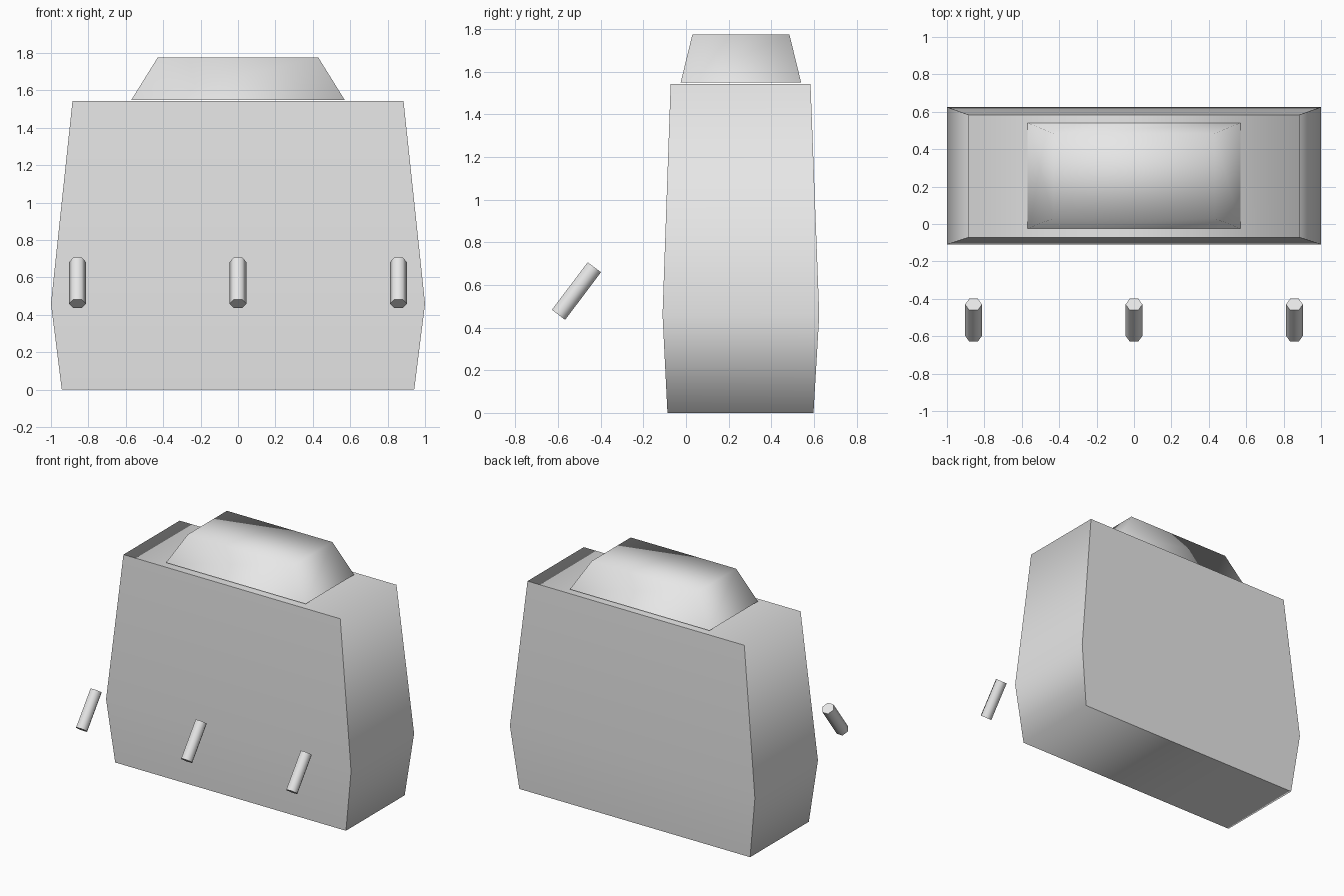
import bpy, bmesh, math
from mathutils import Matrix, Vector

cube = bpy.data.objects.get("Cube")
if cube:
    bpy.data.objects.remove(cube, do_unlink=True)

grey = bpy.data.materials.new("light_grey")
grey.use_nodes = True
colour = (0.8, 0.8, 0.8, 1)
grey.diffuse_color = colour
grey.node_tree.nodes["Principled BSDF"].inputs["Base Color"].default_value = colour


def finish(name, bm):
    """Turn a bmesh into a smooth-shaded object with sharp outer edges."""
    bmesh.ops.recalc_face_normals(bm, faces=bm.faces)
    mesh = bpy.data.meshes.new(name)
    bm.to_mesh(mesh)
    bm.free()
    mesh.materials.append(grey)
    obj = bpy.data.objects.new(name, mesh)
    bpy.context.collection.objects.link(obj)
    bpy.ops.object.select_all(action='DESELECT')
    obj.select_set(True)
    bpy.context.view_layer.objects.active = obj
    bpy.ops.object.shade_smooth_by_angle(angle=math.radians(86))
    return obj


def tapered_box(name, sections):
    """Stack rectangular sections (z, half width, front y, back y)."""
    bm = bmesh.new()
    rings = [[bm.verts.new(p) for p in ((-w, f, z), (w, f, z), (w, b, z), (-w, b, z))]
             for z, w, f, b in sections]
    for low, high in zip(rings, rings[1:]):
        for i in range(4):
            j = (i + 1) % 4
            bm.faces.new((low[i], low[j], high[j], high[i]))
    bm.faces.new(rings[0][::-1])
    bm.faces.new(rings[-1])
    return finish(name, bm)


# Main body, widest below the middle
tapered_box("body", [(0, 0.942, -0.087, 0.598),
                     (0.46, 1.0, -0.11, 0.625),
                     (1.543, 0.885, -0.072, 0.584)])

# Raised cap on top
tapered_box("cap", [(1.55, 0.57, -0.025, 0.54),
                    (1.775, 0.43, 0.03, 0.485)])

# Three leaning hexagonal pegs floating in front
bottom, top = Vector((0, -0.598, 0.46)), Vector((0, -0.43, 0.683))
axis = top - bottom
tilt = Matrix.Rotation(-math.atan2(axis.y, axis.z), 4, 'X')
turn = Matrix.Rotation(math.radians(90), 4, 'Z')
for name, x in (("right_peg", -0.858), ("middle_peg", 0), ("left_peg", 0.858)):
    bm = bmesh.new()
    place = Matrix.Translation((bottom + top) / 2 + Vector((x, 0, 0)))
    bmesh.ops.create_cone(bm, cap_ends=True, segments=6, radius1=0.045, radius2=0.045,
                          depth=axis.length, matrix=place @ tilt @ turn)
    finish(name, bm)
